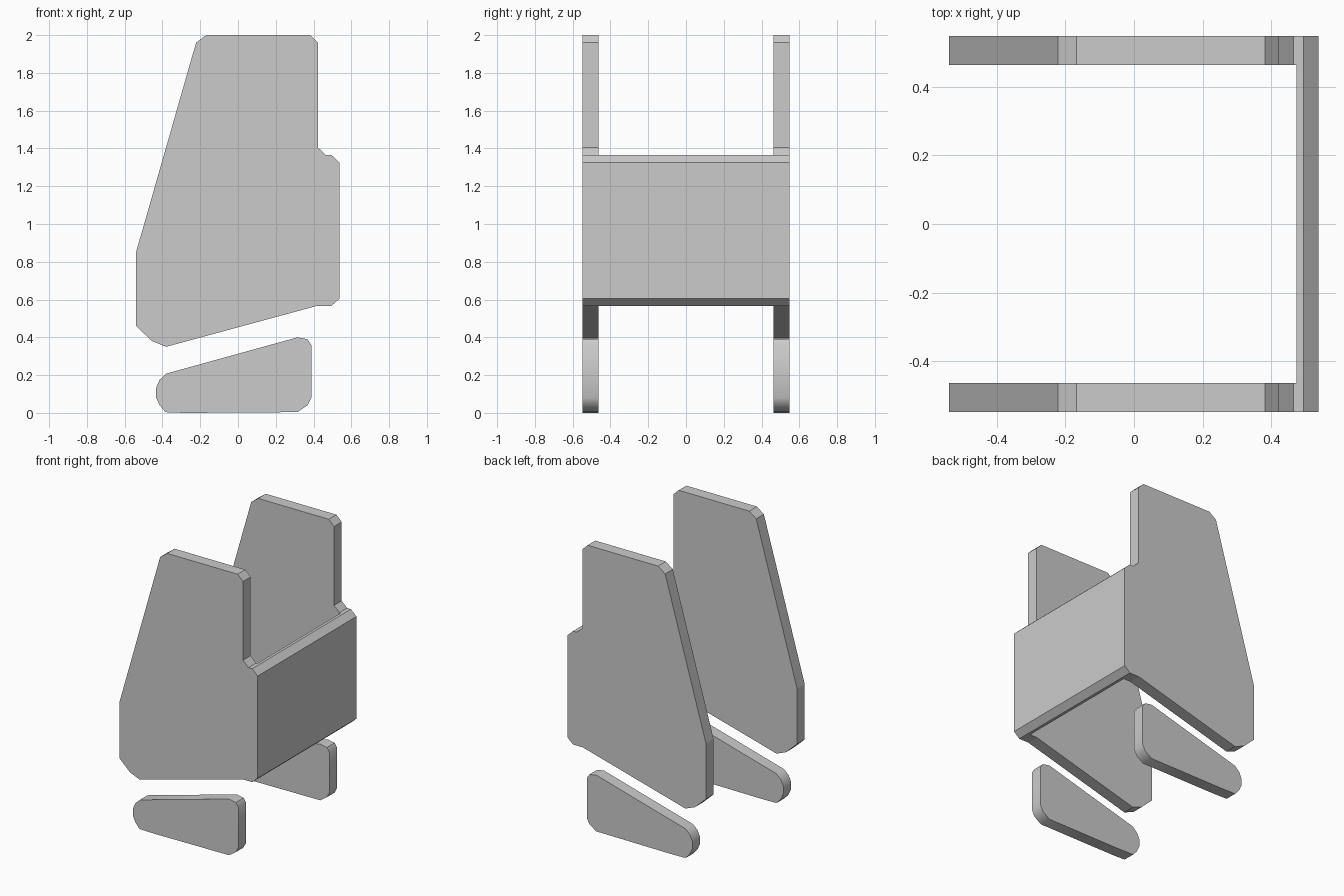
import bpy, bmesh

if "Cube" in bpy.data.objects:
    bpy.data.objects.remove(bpy.data.objects["Cube"])

Y_IN, Y_OUT = 0.464, 0.549


def extrude_profile(name, points, y0, y1, smooth=0):
    """Extrude an x/z outline from y0 to y1."""
    bm = bmesh.new()
    face = bm.faces.new([bm.verts.new((x, y0, z)) for x, z in points])
    new = bmesh.ops.extrude_face_region(bm, geom=[face])["geom"]
    verts = [v for v in new if isinstance(v, bmesh.types.BMVert)]
    bmesh.ops.translate(bm, verts=verts, vec=(0, y1 - y0, 0))
    bmesh.ops.recalc_face_normals(bm, faces=bm.faces)
    mesh = bpy.data.meshes.new(name)
    bm.to_mesh(mesh)
    bm.free()
    obj = bpy.data.objects.new(name, mesh)
    bpy.context.collection.objects.link(obj)
    if smooth:
        bpy.ops.object.select_all(action='DESELECT')
        obj.select_set(True)
        bpy.context.view_layer.objects.active = obj
        bpy.ops.object.shade_smooth_by_angle(angle=smooth)
    return obj


side_outline = [
    (-0.54, 0.46), (-0.455, 0.38), (-0.38, 0.35), (0.42, 0.567),
    (0.495, 0.567), (0.538, 0.605), (0.538, 1.325), (0.495, 1.365),
    (0.466, 1.365), (0.423, 1.405), (0.423, 1.96), (0.382, 2.0),
    (-0.168, 2.0), (-0.222, 1.96), (-0.54, 0.85)]

foot_outline = [
    (-0.385, 0.005), (-0.415, 0.04), (-0.435, 0.085), (-0.435, 0.13),
    (-0.415, 0.175), (-0.38, 0.208), (0.315, 0.40), (0.368, 0.39),
    (0.388, 0.36), (0.388, 0.08), (0.368, 0.04), (0.315, 0.004),
    (-0.27, 0.0), (-0.37, 0.002)]

# Side panels and the separate rounded feet below them
for side, s in (("left", 1), ("right", -1)):
    extrude_profile(f"{side}_side_panel", side_outline, s * Y_IN, s * Y_OUT)
    extrude_profile(f"{side}_foot", foot_outline, s * Y_IN, s * Y_OUT, smooth=0.65)

# Cross panel joining the two sides, chamfered on its outer edges
extrude_profile("cross_panel", [
    (0.475, 0.567), (0.495, 0.567), (0.538, 0.605), (0.538, 1.325),
    (0.495, 1.365), (0.475, 1.365)], -Y_IN, Y_IN)
